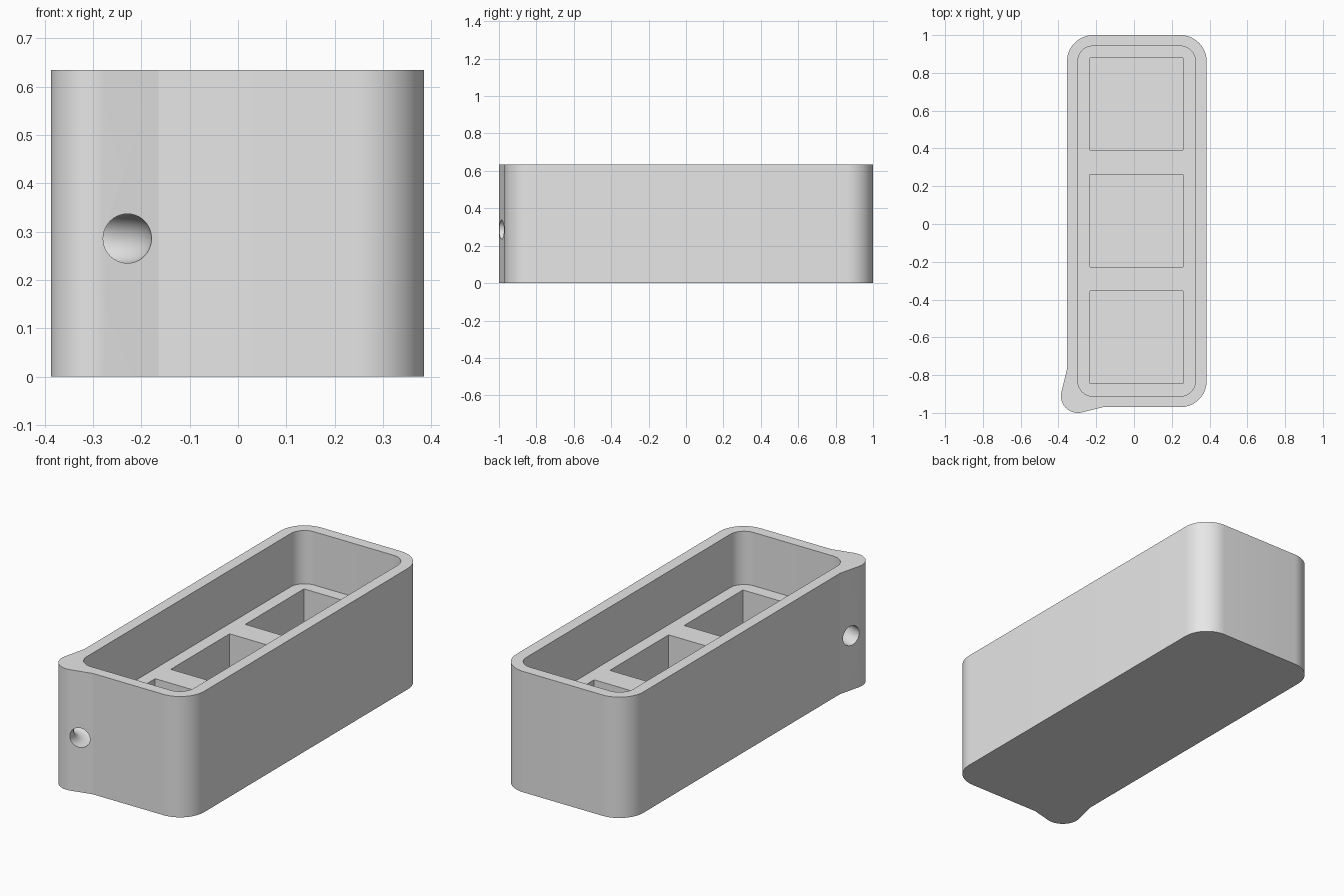
import bpy, bmesh
from math import sin, cos, pi, atan2, acos, hypot, radians
from mathutils import Vector

cube = bpy.data.objects.get("Cube")
if cube:
    bpy.data.objects.remove(cube, do_unlink=True)

HEIGHT, LEDGE, FLOOR = 0.635, 0.355, 0.01

grey = bpy.data.materials.new("light_grey")
grey.use_nodes = True
grey.diffuse_color = (0.8, 0.8, 0.8, 1)
grey.node_tree.nodes["Principled BSDF"].inputs["Base Color"].default_value = (0.8, 0.8, 0.8, 1)


def finish(name, bm):
    bmesh.ops.recalc_face_normals(bm, faces=bm.faces)
    mesh = bpy.data.meshes.new(name)
    bm.to_mesh(mesh)
    bm.free()
    mesh.materials.append(grey)
    obj = bpy.data.objects.new(name, mesh)
    bpy.context.collection.objects.link(obj)
    return obj


def arc(cx, cy, r, a0, a1, steps=14):
    return [(cx + r * cos(a0 + (a1 - a0) * i / steps),
             cy + r * sin(a0 + (a1 - a0) * i / steps)) for i in range(steps + 1)]


def corner_arcs(x0, x1, y0, y1, r):
    centres = [(x1 - r, y1 - r), (x0 + r, y1 - r), (x0 + r, y0 + r), (x1 - r, y0 + r)]
    return [arc(*c, r, k * pi / 2, (k + 1) * pi / 2) for k, c in enumerate(centres)]


def prism(name, outline, z0, z1):
    bm = bmesh.new()
    face = bm.faces.new([bm.verts.new((x, y, z0)) for x, y in outline])
    top = bmesh.ops.extrude_face_region(bm, geom=[face])["geom"]
    bmesh.ops.translate(bm, vec=(0, 0, z1 - z0),
                        verts=[v for v in top if isinstance(v, bmesh.types.BMVert)])
    return finish(name, bm)


def tube(name, path, r, sides=40):
    # Horizontal path swept with a round section
    bm = bmesh.new()
    rings = []
    for i, p in enumerate(path):
        d = (path[min(i + 1, len(path) - 1)] - path[max(i - 1, 0)]).normalized()
        side, up = Vector((d.y, -d.x, 0)), Vector((0, 0, 1))
        rings.append([bm.verts.new(p + r * (cos(t) * side + sin(t) * up))
                      for t in (2 * pi * k / sides for k in range(sides))])
    for a, b in zip(rings, rings[1:]):
        for k in range(sides):
            n = (k + 1) % sides
            bm.faces.new((a[k], a[n], b[n], b[k]))
    bm.faces.new(rings[0])
    bm.faces.new(rings[-1])
    return finish(name, bm)


def cut(target, cutter):
    mod = target.modifiers.new("cut", "BOOLEAN")
    mod.operation, mod.solver, mod.object = "DIFFERENCE", "EXACT", cutter
    bpy.context.view_layer.objects.active = target
    bpy.ops.object.modifier_apply(modifier=mod.name)
    bpy.data.objects.remove(cutter, do_unlink=True)


def tangent_angle(p, c, r, sign):
    dx, dy = p[0] - c[0], p[1] - c[1]
    return atan2(dy, dx) + sign * acos(r / hypot(dx, dy))


# Rounded body outline with a bulging lug in place of one corner
arcs = corner_arcs(-0.355, 0.385, -0.97, 1.0, 0.14)
lug, lug_r = (-0.297, -0.91), 0.09
side_pt, front_pt = (-0.355, -0.77), (-0.165, -0.97)
a0 = tangent_angle(side_pt, lug, lug_r, 1)
a1 = tangent_angle(front_pt, lug, lug_r, -1) + 2 * pi
arcs[2] = [side_pt] + arc(*lug, lug_r, a0, a1, 20) + [front_pt]
body = prism("box_body", sum(arcs, []), 0, HEIGHT)

# Open upper cavity
cavity = sum(corner_arcs(-0.297, 0.325, -0.912, 0.942, 0.08), [])
cut(body, prism("cavity_cutter", cavity, LEDGE, HEIGHT + 0.1))

# Three square pockets below the ledge
for y in (-0.6, 0.017, 0.635):
    square = [(-0.232, y - 0.244), (0.26, y - 0.244), (0.26, y + 0.244), (-0.232, y + 0.244)]
    cut(body, prism("pocket_cutter", square, FLOOR, LEDGE + 0.1))

# Curved cord tunnel through the lug
cx, cy, bend, z = -0.39, -1.0, 0.162, 0.286
path = [Vector((x, y, z)) for x, y in arc(cx, cy, bend, 0, pi / 2, 20)]
path = [path[0] - Vector((0, 0.1, 0))] + path + [path[-1] - Vector((0.1, 0, 0))]
cut(body, tube("tunnel_cutter", path, 0.051))

# Smooth rounded walls, keep the rims sharp
bpy.ops.object.select_all(action="DESELECT")
body.select_set(True)
bpy.context.view_layer.objects.active = body
bpy.ops.object.shade_smooth_by_angle(angle=radians(12))
